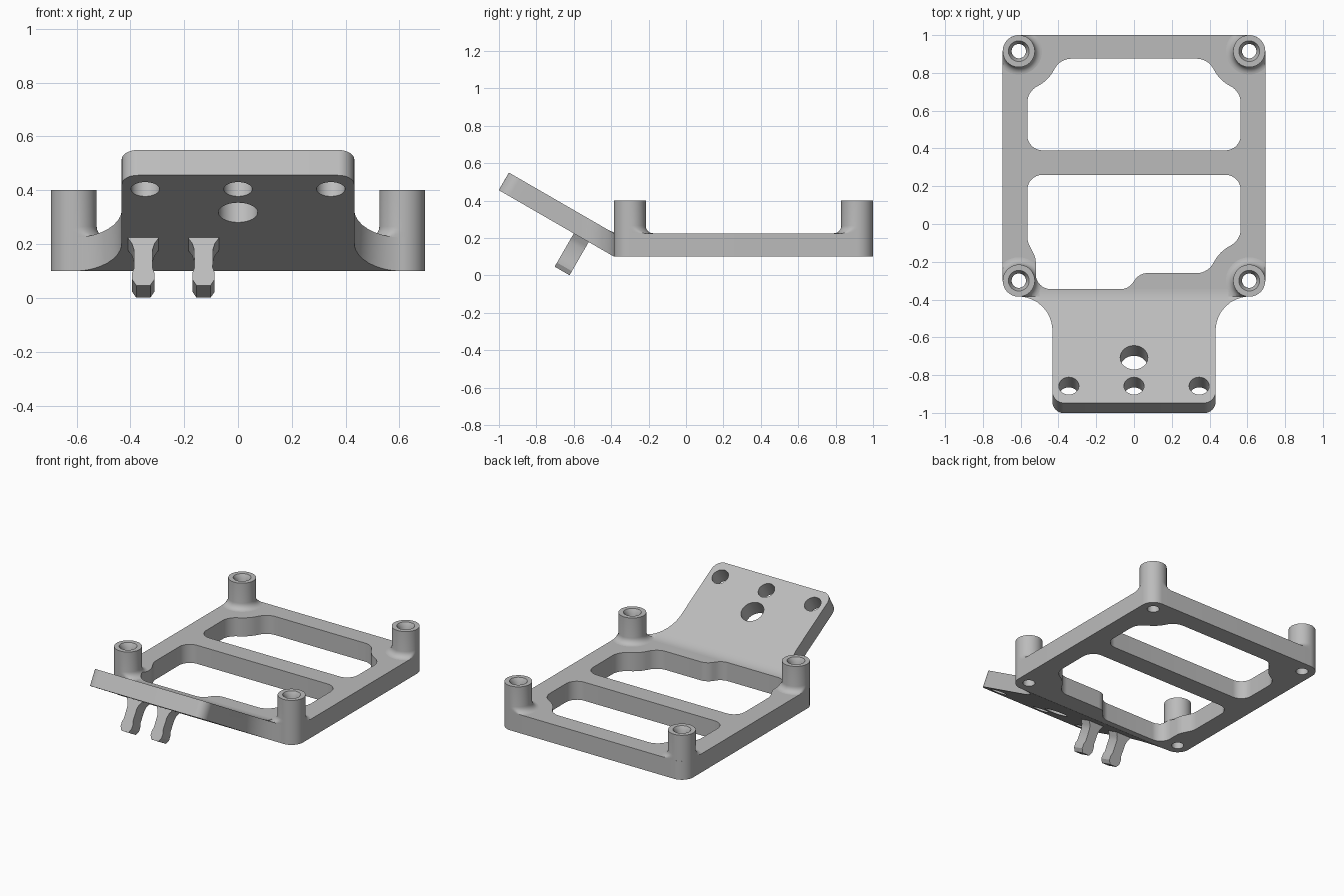
import bpy, bmesh
from math import sin, cos, tan, pi, radians
from mathutils import Vector

old = bpy.data.objects.get("Cube")
if old:
    bpy.data.objects.remove(old, do_unlink=True)

TILT = radians(30)
BOTTOM, DECK, TOP = 0.10, 0.225, 0.40      # frame underside, frame top, post top
FRONT, BACK, SIDE, R = -0.385, 1.0, 0.695, 0.085

grey = bpy.data.materials.new("plain grey")
grey.use_nodes = True
grey.diffuse_color = (0.5, 0.5, 0.5, 1)
grey.node_tree.nodes["Principled BSDF"].inputs["Base Color"].default_value = (0.5, 0.5, 0.5, 1)


def loft(name, loops):
    """Closed solid through matching loops of points."""
    bm = bmesh.new()
    rings = [[bm.verts.new(p) for p in loop] for loop in loops]
    n = len(rings[0])
    for a, b in zip(rings, rings[1:]):
        for i in range(n):
            j = (i + 1) % n
            bm.faces.new((a[i], a[j], b[j], b[i]))
    bm.faces.new(rings[0])
    bm.faces.new(rings[-1])
    bmesh.ops.recalc_face_normals(bm, faces=bm.faces)
    mesh = bpy.data.meshes.new(name)
    bm.to_mesh(mesh)
    bm.free()
    mesh.materials.append(grey)
    obj = bpy.data.objects.new(name, mesh)
    bpy.context.collection.objects.link(obj)
    return obj


def rounded(corners, steps=10):
    """Outline with each (x, y, radius) corner turned into an arc."""
    out = []
    for i, (x, y, r) in enumerate(corners):
        p = Vector((x, y))
        da = (Vector(corners[i - 1][:2]) - p).normalized()
        db = (Vector(corners[(i + 1) % len(corners)][:2]) - p).normalized()
        half = da.angle(db) / 2
        a, b = p + da * r / tan(half), p + db * r / tan(half)
        c = p + (da + db).normalized() * r / sin(half)
        out += [c + (a - c).lerp(b - c, k / steps).normalized() * r for k in range(steps + 1)]
    return out


def upright(name, outline, z0, z1):
    return loft(name, [[(p.x, p.y, z) for p in outline] for z in (z0, z1)])


def circle(r, n=48):
    return [Vector((r * cos(2 * pi * i / n), r * sin(2 * pi * i / n))) for i in range(n)]


def cut(obj, cutters):
    for c in cutters:
        mod = obj.modifiers.new("cut", 'BOOLEAN')
        mod.operation, mod.solver, mod.object = 'DIFFERENCE', 'EXACT', c
    bpy.context.view_layer.update()
    done = bpy.data.meshes.new_from_object(obj.evaluated_get(bpy.context.evaluated_depsgraph_get()))
    obj.modifiers.clear()
    obj.data = done


# Window cutters
rear_window = upright("rear_window_cutter", rounded([
    (-0.565, 0.39, 0.08), (0.565, 0.39, 0.08), (0.565, 0.70, 0.1), (0.455, 0.76, 0.2),
    (0.39, 0.875, 0.1), (-0.39, 0.875, 0.1), (-0.455, 0.76, 0.2), (-0.565, 0.70, 0.1)]), 0, 0.6)
front_window = upright("front_window_cutter", rounded([
    (-0.52, -0.345, 0.08), (-0.03, -0.345, 0.08), (0.03, -0.26, 0.08), (0.39, -0.26, 0.1),
    (0.455, -0.145, 0.2), (0.565, -0.085, 0.1), (0.565, 0.26, 0.08), (-0.565, 0.26, 0.08),
    (-0.565, -0.09, 0.1), (-0.52, -0.18, 0.1)]), 0, 0.6)
windows = [rear_window, front_window]

# Base frame
frame = upright("base_frame", rounded([
    (-SIDE, FRONT, R), (SIDE, FRONT, R), (SIDE, BACK, R), (-SIDE, BACK, R)], 12), BOTTOM, DECK)
parts, bores = [frame], []

# Corner posts with a flared foot that stays inside the frame outline
FOOT = 0.04
profile = [(R + FOOT * (1 - sin(a)), DECK - 0.0002 + FOOT * (1 - cos(a)))
           for a in [k * pi / 12 for k in range(7)]] + [(R, TOP)]


def post_ring(cx, cy, sx, sy, r, z):
    ring = []
    for p in circle(r):
        u, v = min(p.x, R), min(p.y, R)
        if p.x > 0 and p.y > 0:
            u, v = p.normalized() * R
        ring.append((cx + sx * u, cy + sy * v, z))
    return ring


for side, sx in (("left", 1), ("right", -1)):
    for end, sy in (("front", -1), ("back", 1)):
        cx, cy = sx * (SIDE - R), (BACK - R if sy > 0 else FRONT + R)
        post = loft(f"{end}_{side}_post", [post_ring(cx, cy, sx, sy, r, z) for r, z in profile])
        bore = loft("bore_cutter", [[(cx + p.x, cy + p.y, z) for p in circle(r)]
                                    for r, z in ((0.038, 0.05), (0.038, 0.37), (0.056, 0.402))])
        cut(post, [bore, front_window])
        bores.append(bore)
        parts.append(post)
cut(frame, windows + bores)


# Tilted plate: flared root, rounded square-cut end
def slope(y):
    return (FRONT - y) * tan(TILT)


# The first and the last two corners only steer the flares and are sliced off
root = FRONT + 0.001
outline = rounded([(-0.65, root, 0), (-0.432, root, 0.18), (-0.432, -0.947, 0.06),
                   (0.432, -0.947, 0.06), (0.432, root, 0.18), (0.65, root, 0), (0, 0, 0)])[11:-22]
upper, lower = [], []
for p in outline:
    y = p.y - (0.054 if p.y < -0.75 else 0)
    upper.append((p.x, p.y, DECK + slope(p.y)))
    lower.append((p.x, y, BOTTOM + slope(y)))
plate = loft("tilted_plate", [lower, upper])

# Holes square to the plate
holes = []
for x, y, r in ((0, -0.707, 0.073), (-0.345, -0.857, 0.053), (0, -0.857, 0.053), (0.345, -0.857, 0.053)):
    hole = upright("hole_cutter", circle(r), -0.2, 0.1)
    hole.location = (x, y, DECK + slope(y))
    hole.rotation_euler.x = -TILT
    holes.append(hole)
cut(plate, holes)
parts.append(plate)

# Soft blend where the plate meets the frame
T = 0.04
a, b = Vector((FRONT + T, DECK)), Vector((FRONT - T * cos(TILT), DECK + T * sin(TILT)))
mid = Vector((FRONT, DECK))
curve = [a.lerp(mid, t).lerp(mid.lerp(b, t), t) for t in [k / 6 for k in range(7)]]
curve.append(Vector((FRONT, DECK - 0.02)))
parts.append(loft("joint_blend", [[(x, p.x, p.y) for p in curve] for x in (-0.5, 0.5)]))

# Two prongs standing square to the plate's underside
half = [(0.06, -0.01), (0.055, 0.005), (0.042, 0.025), (0.035, 0.05), (0.034, 0.13),
        (0.041, 0.15), (0.041, 0.18), (0.026, 0.205)]
shape = half + [(-w, d) for w, d in reversed(half)]
along, down = Vector((0, -cos(TILT), sin(TILT))), Vector((0, -sin(TILT), -cos(TILT)))
for name, x in (("outer_prong", -0.352), ("inner_prong", -0.128)):
    base = Vector((x, -0.56, BOTTOM + slope(-0.56)))
    parts.append(loft(name, [[base + Vector((w, 0, 0)) + down * d + along * u for w, d in shape]
                             for u in (-0.046, 0.046)]))

# Remove cutters, then shade
for c in windows + bores + holes:
    bpy.data.objects.remove(c, do_unlink=True)
bpy.ops.object.select_all(action='DESELECT')
for p in parts:
    p.select_set(True)
bpy.context.view_layer.objects.active = frame
bpy.ops.object.shade_smooth_by_angle(angle=radians(30))
